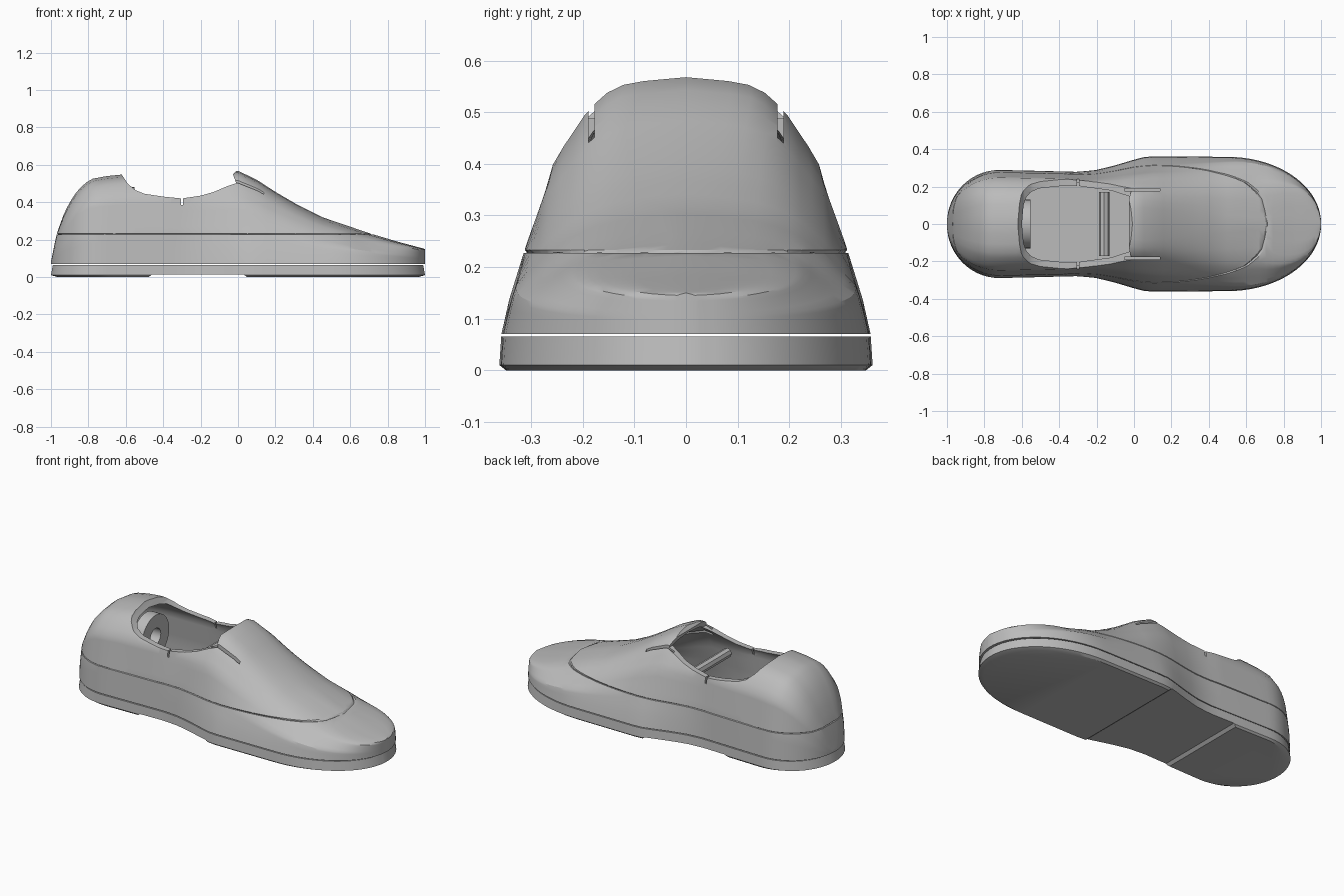
import bpy, bmesh, math
from mathutils import Matrix

cube = bpy.data.objects.get("Cube")
if cube:
    bpy.data.objects.remove(cube, do_unlink=True)

grey = bpy.data.materials.new("mid grey")
grey.use_nodes = True
grey.diffuse_color = (0.5, 0.5, 0.5, 1)
grey.node_tree.nodes["Principled BSDF"].inputs["Base Color"].default_value = (0.5, 0.5, 0.5, 1)


def lerp(points, x):
    """Piecewise linear lookup in a short list of (x, value)."""
    if x <= points[0][0]:
        return points[0][1]
    for (a, u), (b, v) in zip(points, points[1:]):
        if x <= b:
            return u + (v - u) * (x - a) / (b - a)
    return points[-1][1]


# Plan outline, top line and cross-section shapes of the shoe
WAIST = [(-.72, .285), (-.5, .28), (-.3, .275), (-.2, .285), (-.1, .31), (0, .34), (.07, .358), (.5, .355)]
TOP = [(-1, .08), (-.97, .23), (-.93, .34), (-.9, .4), (-.86, .46), (-.82, .5), (-.78, .525), (-.7, .54),
       (-.62, .548), (0, .568), (.1, .52), (.2, .455), (.32, .385), (.45, .32), (.7, .235), (.85, .19), (1, .15)]
HEEL = [(0, 1), (.34, .97), (.73, .87), (.87, .7), (.96, .5), (1, 0)]
VAMP = [(0, 1), (.15, .955), (.33, .88), (.66, .74), (.85, .56), (.93, .46), (.98, .33), (1, 0)]
FRONT = [(0, 1), (.4, .96), (.64, .78), (.82, .63), (.93, .42), (1, 0)]
TIP = [(0, 1), (.85, .98), (.95, .85), (1, 0)]
ZONES = [(-.35, HEEL), (.05, VAMP), (.65, FRONT), (1, TIP)]
HEIGHTS = [0, .15, .25, .34, .41, .5, .58, .66, .73, .8, .85, .9, .94, .97, .985, 1]
STATIONS = [-math.cos(math.pi * i / 60) for i in range(61)]
BASE = .07


def half_width(x):
    if x < -.72:
        w = .285 * math.sqrt(max(0, 1 - ((x + .72) / .28) ** 2))
    elif x > .5:
        w = .355 * math.sqrt(max(0, 1 - ((x - .5) / .5) ** 2))
    else:
        w = lerp(WAIST, x)
    return max(w, .02)


def width_ratio(x, s):
    return lerp([(px, lerp(shape, s)) for px, shape in ZONES], x)


def finish(bm, name):
    bmesh.ops.recalc_face_normals(bm, faces=bm.faces)
    mesh = bpy.data.meshes.new(name)
    bm.to_mesh(mesh)
    bm.free()
    mesh.materials.append(grey)
    obj = bpy.data.objects.new(name, mesh)
    bpy.context.collection.objects.link(obj)
    return obj


def body(name, seam=False):
    """Closed loft of the shoe along its length."""
    bm = bmesh.new()
    rings = []
    for x in STATIONS:
        w, t = half_width(x), lerp(TOP, x)
        side = [(w * width_ratio(x, s), BASE + (t - BASE) * s) for s in HEIGHTS]
        loop = side + [(-y, z) for y, z in side[-2::-1]]
        rings.append([bm.verts.new((x, y, z)) for y, z in loop])
    for a, b in zip(rings, rings[1:]):
        for i in range(len(a)):
            j = (i + 1) % len(a)
            bm.faces.new((a[i], a[j], b[j], b[i]))
    bm.faces.new(rings[0])
    bm.faces.new(rings[-1])
    bmesh.ops.recalc_face_normals(bm, faces=bm.faces)
    if seam:
        # Shallow groove running round the upper
        for z in (.227, .23, .233):
            bmesh.ops.bisect_plane(bm, geom=bm.verts[:] + bm.edges[:] + bm.faces[:],
                                   plane_co=(0, 0, z), plane_no=(0, 0, 1))
        bm.normal_update()
        for v in [v for v in bm.verts if abs(v.co.z - .23) < .0005]:
            v.co -= v.normal * .006
    return finish(bm, name)


def prism(name, points, depth):
    """Side profile in x and z, extruded across y."""
    bm = bmesh.new()
    a, b = [[bm.verts.new((x, y, z)) for x, z in points] for y in (-depth, depth)]
    bm.faces.new(a)
    bm.faces.new(b)
    for i in range(len(a)):
        j = (i + 1) % len(a)
        bm.faces.new((a[i], a[j], b[j], b[i]))
    return finish(bm, name)


def box(name, low, high):
    bm = bmesh.new()
    bmesh.ops.create_cube(bm, size=1)
    for v in bm.verts:
        v.co = [lo if c < 0 else hi for c, lo, hi in zip(v.co, low, high)]
    return finish(bm, name)


def rod(name, centre, radius, length, axis, sides):
    bm = bmesh.new()
    bmesh.ops.create_cone(bm, cap_ends=True, segments=sides, radius1=radius, radius2=radius, depth=length,
                          matrix=Matrix.Translation(centre) @ Matrix.Rotation(math.pi / 2, 4, axis))
    return finish(bm, name)


def carve(obj, *cutters):
    bpy.context.view_layer.objects.active = obj
    for cutter in cutters:
        cutter.hide_render = True
        mod = obj.modifiers.new("cut", 'BOOLEAN')
        mod.operation, mod.solver, mod.object = 'DIFFERENCE', 'EXACT', cutter
        bpy.ops.object.modifier_apply(modifier=mod.name)
        bpy.data.objects.remove(cutter, do_unlink=True)


def smooth(obj, angle=30):
    bpy.ops.object.select_all(action='DESELECT')
    obj.select_set(True)
    bpy.context.view_layer.objects.active = obj
    bpy.ops.object.shade_smooth_by_angle(angle=math.radians(angle))


# Upper: hollow shell with foot opening, tongue slits and side notches
upper = body("upper", seam=True)
hollow = body("hollow_cutter")
hollow.data.transform(Matrix.Translation((0, 0, .075)) @ Matrix.Diagonal((.96, .92, .92, 1))
                      @ Matrix.Translation((0, 0, -BASE)))
opening = prism("opening_cutter", [
    (-.62, .7), (-.62, .545), (-.59, .5), (-.55, .465), (-.5, .445), (-.4, .43), (-.3, .42), (-.2, .435),
    (-.13, .455), (-.06, .485), (-.01, .502), (-.027, .55), (0, .575), (0, .7)], .5)
slits = [box("slit_cutter", (-.05, y - .006, .4), (.14, y + .006, .65)) for y in (-.183, .183)]
notch = box("notch_cutter", (-.305, -.5, .385), (-.295, .5, .5))
carve(upper, hollow, opening, *slits, notch)
smooth(upper)

# Sole: stacked outlines with a chamfered lower edge and a raised arch
bm = bmesh.new()
half = [(x, half_width(x) + .004) for x in STATIONS]
outline = half + [(x, -y) for x, y in reversed(half)]
layers = [[bm.verts.new((x * k, y * k, z)) for x, y in outline]
          for z, k in ((0, .965), (.01, 1), (.065, .99))]
for a, b in zip(layers, layers[1:]):
    for i in range(len(a)):
        j = (i + 1) % len(a)
        bm.faces.new((a[i], a[j], b[j], b[i]))
bm.faces.new(layers[0])
bm.faces.new(layers[-1])
sole = finish(bm, "sole")
carve(sole, prism("arch_cutter", [(-.49, -.01), (-.46, .014), (.03, .014), (.06, -.01)], .5))
smooth(sole)

# Heel ring and cross bar inside the opening
ring = rod("heel_ring", (-.585, 0, .35), .13, .065, 'Y', 32)
carve(ring, rod("ring_hole_cutter", (-.585, 0, .35), .05, .2, 'Y', 24))
smooth(ring)
rod("cross_bar", (-.16, 0, .38), .028, .34, 'X', 8)
